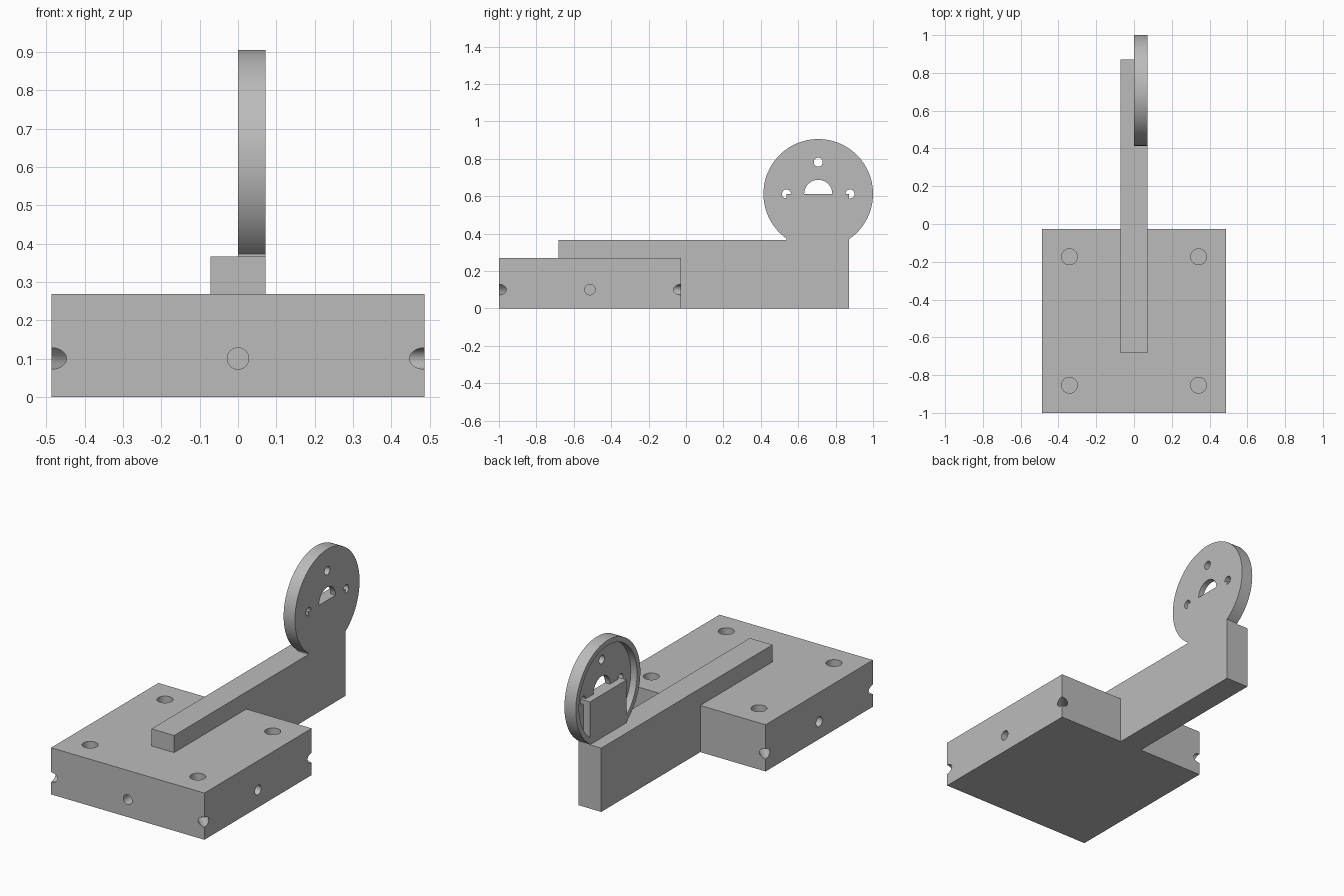
import bpy
import bmesh
from math import pi, sqrt
from mathutils import Matrix, Vector

cube = bpy.data.objects.get("Cube")
if cube:
    bpy.data.objects.remove(cube, do_unlink=True)

# Single plain grey material
grey = bpy.data.materials.new("plain grey")
grey.use_nodes = True
GREY = (0.5, 0.5, 0.5, 1)
grey.diffuse_color = GREY
grey.node_tree.nodes["Principled BSDF"].inputs["Base Color"].default_value = GREY


def finish(name, bm):
    bmesh.ops.recalc_face_normals(bm, faces=bm.faces)
    mesh = bpy.data.meshes.new(name)
    bm.to_mesh(mesh)
    bm.free()
    mesh.materials.append(grey)
    obj = bpy.data.objects.new(name, mesh)
    bpy.context.scene.collection.objects.link(obj)
    return obj


def slab(name, outline, x0, x1):
    """Extrude a (y, z) outline from x0 to x1."""
    bm = bmesh.new()
    face = bm.faces.new([bm.verts.new((x0, y, z)) for y, z in outline])
    new = bmesh.ops.extrude_face_region(bm, geom=[face])["geom"]
    verts = [v for v in new if isinstance(v, bmesh.types.BMVert)]
    bmesh.ops.translate(bm, verts=verts, vec=(x1 - x0, 0, 0))
    return finish(name, bm)


def rect(y0, y1, z0, z1):
    return [(y0, z0), (y1, z0), (y1, z1), (y0, z1)]


def rod(bm, centre, axis, radius, length, sides=32):
    """Add a capped cylinder to bm, centred, along the axis."""
    turn = Vector((0, 0, 1)).rotation_difference(Vector(axis)).to_matrix().to_4x4()
    bmesh.ops.create_cone(bm, cap_ends=True, segments=sides, radius1=radius,
                          radius2=radius, depth=length,
                          matrix=Matrix.Translation(centre) @ turn)


def combine(obj, other, operation):
    """Apply a boolean and remove the helper."""
    other.hide_render = True
    mod = obj.modifiers.new("combine", "BOOLEAN")
    mod.operation, mod.object, mod.solver = operation, other, "EXACT"
    bpy.context.view_layer.objects.active = obj
    bpy.ops.object.modifier_apply(modifier=mod.name)
    bpy.data.objects.remove(other, do_unlink=True)


# Main dimensions
HALF_X, FRONT, BACK, BASE_TOP = 0.487, -1.0, -0.027, 0.268
MID_Y = (FRONT + BACK) / 2
ARM_X, ARM_START, ARM_END, ARM_TOP = 0.072, -0.682, 0.872, 0.366
HUB_Y, HUB_Z, HUB_R = 0.707, 0.612, 0.293
POST_START = 2 * 0.705 - ARM_END

# Base block with blind holes in the top, the sides and the upright corners
base = slab("base_block", rect(FRONT, BACK, 0, BASE_TOP), -HALF_X, HALF_X)
bm = bmesh.new()
DEPTH, HOLE_Z, HOLE_R = 0.12, 0.1, 0.028
for sx in (-1, 1):
    rod(bm, (sx * HALF_X, MID_Y, HOLE_Z), (1, 0, 0), HOLE_R, 2 * DEPTH)
    for sy in (-1, 1):
        rod(bm, (sx * 0.342, MID_Y + sy * 0.34, BASE_TOP), (0, 0, 1), 0.042, 0.2)
        corner = (sx * HALF_X, MID_Y + sy * (BACK - MID_Y), HOLE_Z)
        rod(bm, corner, (sx, sy, 0), HOLE_R, 2 * DEPTH)
rod(bm, (0, FRONT, HOLE_Z), (0, 1, 0), HOLE_R, 2 * DEPTH)
combine(base, finish("base_holes", bm), "DIFFERENCE")

# Arm: a rail on top of the block that drops to the floor behind it
arm = slab("arm", [(ARM_START, BASE_TOP), (BACK, BASE_TOP), (BACK, 0),
                   (ARM_END, 0), (ARM_END, ARM_TOP), (ARM_START, ARM_TOP)],
           -ARM_X, ARM_X)

# Round mount: shallow cup open towards the right, with bolt and shaft holes
bm = bmesh.new()
rod(bm, (ARM_X / 2, HUB_Y, HUB_Z), (1, 0, 0), HUB_R, ARM_X, 96)
mount = finish("round_mount", bm)
bm = bmesh.new()
rod(bm, (0, HUB_Y, HUB_Z), (1, 0, 0), HUB_R - 0.03, 0.08, 96)
combine(mount, finish("cup_recess", bm), "DIFFERENCE")
bm = bmesh.new()
rod(bm, (0, HUB_Y, HUB_Z), (1, 0, 0), 0.075, 0.4, 48)
for dy, dz in ((-0.17, 0), (0.17, 0), (0, 0.17)):
    rod(bm, (0, HUB_Y + dy, HUB_Z + dz), (1, 0, 0), 0.024, 0.4)
combine(mount, finish("mount_holes", bm), "DIFFERENCE")

# Post rising from the arm and closing the lower half of the cup
post = slab("post", rect(POST_START, ARM_END, ARM_TOP, HUB_Z), 0, ARM_X)
combine(mount, post, "UNION")

# Smooth the round walls, keep the edges sharp
for obj in (base, arm, mount):
    bpy.ops.object.select_all(action="DESELECT")
    obj.select_set(True)
    bpy.context.view_layer.objects.active = obj
    bpy.ops.object.shade_smooth_by_angle(angle=pi / 6)
